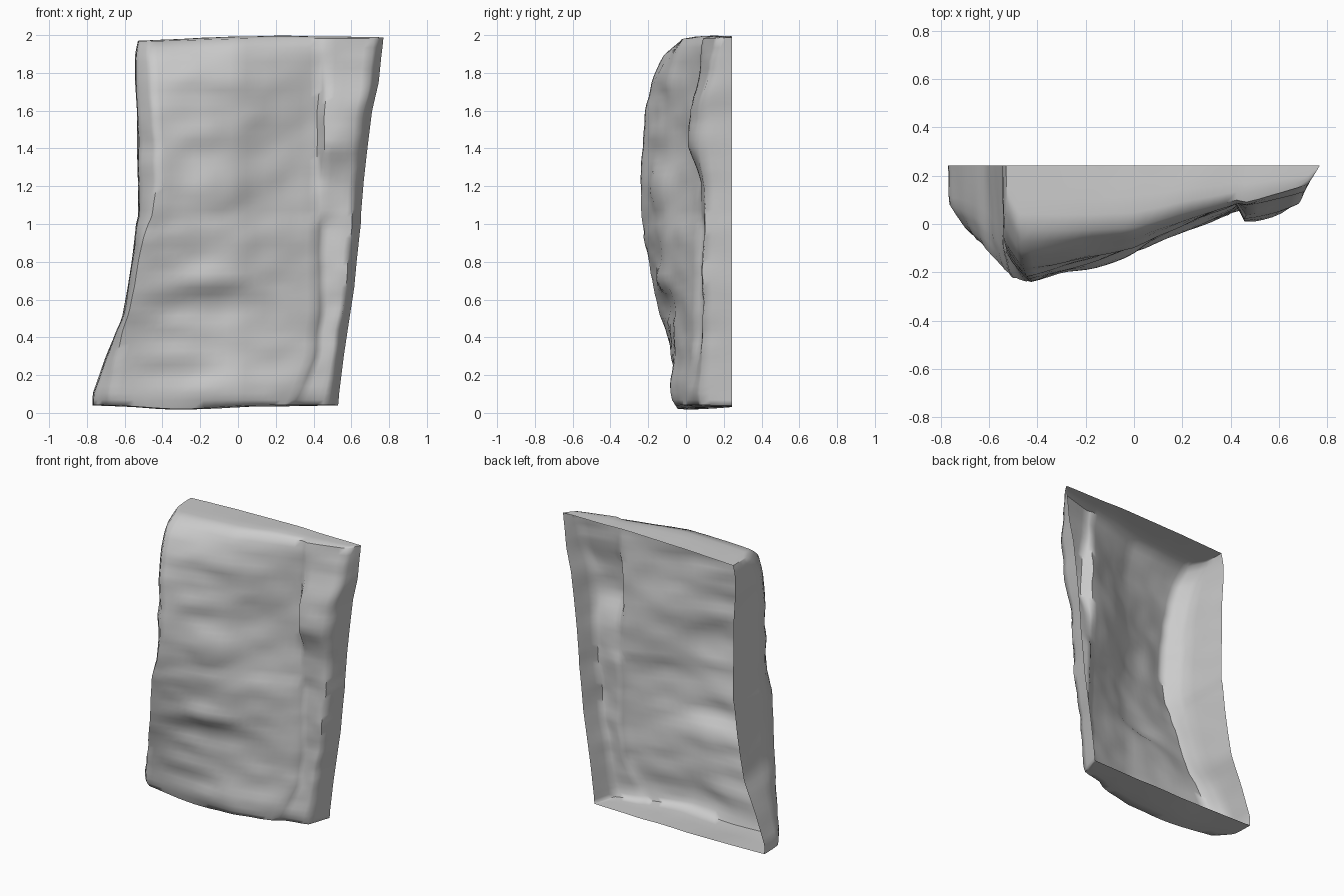
import bpy, bmesh, math
from mathutils import Vector, noise

if "Cube" in bpy.data.objects:
    bpy.data.objects.remove(bpy.data.objects["Cube"])

BACK = 0.243
# cross-sections by height: z, left back x, front corner x, front corner y, centre y,
# groove x, panel edge y, strip inner y, strip outer y, right back x
KEYS = [
    (0.03, -.77, -.67, -.03, -.06, .27, .00, .03, .08, .53),
    (0.10, -.77, -.68, -.045, -.07, .31, .01, .03, .07, .535),
    (0.30, -.70, -.65, -.07, -.06, .39, .04, .08, .09, .56),
    (0.50, -.615, -.59, -.13, -.07, .41, .05, .09, .09, .59),
    (0.66, -.585, -.555, -.18, -.09, .41, .05, .09, .09, .615),
    (0.82, -.56, -.53, -.205, -.11, .41, .05, .09, .09, .63),
    (1.00, -.54, -.48, -.235, -.11, .41, .06, .10, .10, .65),
    (1.04, -.53, -.46, -.24, -.10, .42, .09, .09, .10, .65),
    (1.22, -.53, -.43, -.25, -.10, .42, .09, .08, .10, .665),
    (1.40, -.535, -.43, -.235, -.09, .42, .09, .01, .07, .685),
    (1.60, -.535, -.45, -.22, -.09, .42, .09, .01, .07, .71),
    (1.75, -.545, -.46, -.185, -.09, .43, .09, .06, .11, .745),
    (1.90, -.545, -.47, -.12, -.06, .43, .09, .08, .14, .76),
    (1.97, -.53, -.47, -.03, -.02, .43, .10, .09, .16, .77),
]
# dents and bumps on the front: x, z, half width, half height, forward push
BUMPS = [
    (-.10, 1.20, .15, .13, .025), (-.15, .71, .17, .06, .025),
    (-.15, .56, .30, .08, -.020), (-.35, .30, .22, .06, .010),
    (.05, .12, .35, .09, .015), (-.10, .93, .35, .06, .010),
    (.20, 1.35, .16, .22, -.015), (-.15, 1.47, .18, .06, .012),
    (.55, 1.45, .08, .10, .015), (-.10, 1.78, .25, .08, .012),
]
SPLITS = [4, 4, 11, 9, 2, 5, 3]
ROWS, CAP = 52, 4


def section(z):
    """Corner points of the outline at height z, from left back to right back."""
    z = min(max(z, KEYS[0][0]), KEYS[-1][0])
    for a, b in zip(KEYS, KEYS[1:]):
        if z <= b[0]:
            break
    t = (z - a[0]) / (b[0] - a[0])
    _, xl, xf, yf, ym, xg, ya, yb, yc, xr = [p + (q - p) * t for p, q in zip(a, b)]
    pts = [(xl, BACK), (xl + .005, yf + .12), (xf, yf), (0, ym), (xg, ya),
           (xg + .035, yb), (xr - .045, yc), (xr, BACK)]
    return [Vector((x, y, z)) for x, y in pts]


def rough_row(z):
    """One roughened outline, open along the back."""
    pts, row = section(z), []
    for p, q, n in zip(pts, pts[1:], SPLITS):
        row += [p.lerp(q, i / n) for i in range(n)]
    row.append(pts[-1])
    for v in row:
        d = min(1, (BACK - v.y) / .12)
        w = noise.noise(Vector((v.x * 4, v.y * 4, v.z * 8))) * .010
        w += noise.noise(Vector((v.x * 9 + 7, v.y * 9, v.z * 18))) * .008
        for bx, bz, rx, rz, push in BUMPS:
            r = ((v.x - bx) / rx) ** 2 + ((v.z - bz) / rz) ** 2
            w += push * math.exp(-r * r)
        side = noise.noise(Vector((3, v.y * 6, v.z * 8))) * .008
        v.y -= w * d
        v.x += side * d
    return row


def cap_rows(row, lift):
    """Rows carrying an end outline back to the straight rear edge."""
    a, b = row[0], row[-1]
    out = []
    for k in range(1, CAP + 1):
        t = k / CAP
        new = []
        for v in row:
            f = min(max((v.x - a.x) / (b.x - a.x), 0), 1)
            back = a.lerp(b, f)
            p = v.lerp(back, t)
            inner = math.sin(math.pi * f) * min(1, 3 * t)
            p.z = v.z + (back.z - v.z) * t + lift * inner
            p.z += noise.noise(p * 6) * .006 * inner
            new.append(p)
        out.append(new)
    return out


# front and side wall, with uneven top and bottom edges
z0, z1 = KEYS[0][0], KEYS[-1][0]
rows = [rough_row(z0 + (z1 - z0) * i / ROWS) for i in range(ROWS + 1)]
for v in rows[0]:
    v.z += .01 - .025 * math.exp(-((v.x + .3) / .25) ** 2)
for v in rows[-1]:
    v.z += .018 * min(1, max(0, (v.x + .5) / .6))
rows = cap_rows(rows[0], -.008)[::-1] + rows + cap_rows(rows[-1], .012)

# skin the rows, leaving the back open, and wear down the hard corners
bm = bmesh.new()
grid = [[bm.verts.new(v) for v in row] for row in rows]
for lo, hi in zip(grid, grid[1:]):
    for j in range(len(lo) - 1):
        bm.faces.new((lo[j], lo[j + 1], hi[j + 1], hi[j]))
bmesh.ops.remove_doubles(bm, verts=bm.verts, dist=.0005)
inside = [v for v in bm.verts if not v.is_boundary and v.co.y < .2]
bmesh.ops.smooth_vert(bm, verts=inside, factor=.4,
                      use_axis_x=True, use_axis_y=True, use_axis_z=True)

mesh = bpy.data.meshes.new("cliff_face")
bm.to_mesh(mesh)
bm.free()
rock = bpy.data.objects.new("cliff_face", mesh)
bpy.context.collection.objects.link(rock)
bpy.context.view_layer.objects.active = rock
rock.select_set(True)
bpy.ops.object.shade_smooth_by_angle(angle=math.radians(60))
